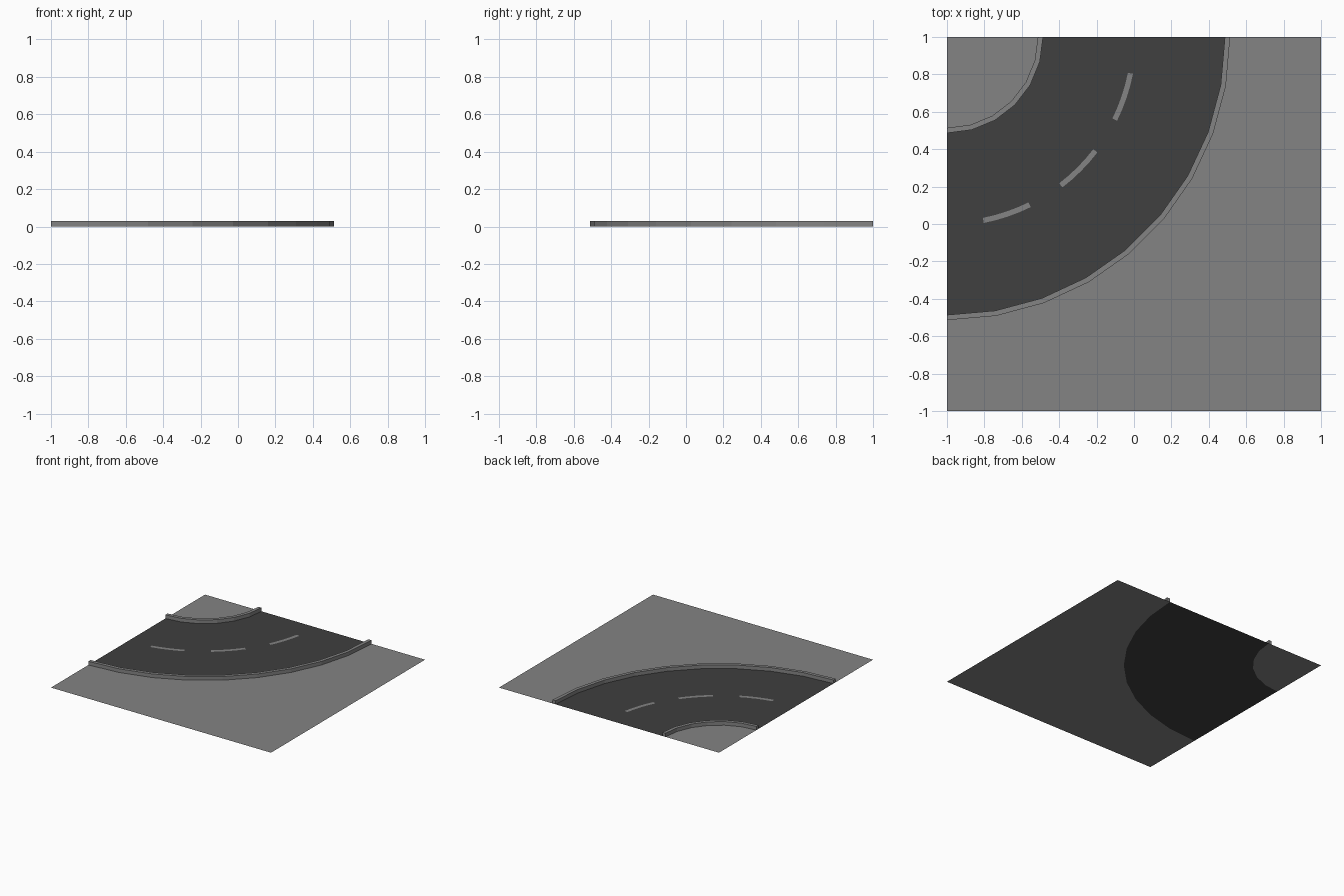
import bpy, math

if "Cube" in bpy.data.objects:
    bpy.data.objects.remove(bpy.data.objects["Cube"])

CX, CY = -1.0, 1.0      # centre of the bend
INNER, OUTER = 0.5, 1.5  # road edges
HALF, CURB_H = 0.014, 0.03
N_IN, N_OUT = 6, 9       # facets of each edge


def material(name, v):
    m = bpy.data.materials.new(name)
    m.diffuse_color = (v, v, v, 1)
    m.use_nodes = True
    m.node_tree.nodes["Principled BSDF"].inputs["Base Color"].default_value = m.diffuse_color
    return m


concrete = material("concrete grey", 0.23)
asphalt = material("asphalt grey", 0.05)


def arc(r, n, a0=0, a1=90, z=0.0):
    """Points round the bend centre, from the left edge to the back edge."""
    pts = []
    for i in range(n + 1):
        a = math.radians(a0 + (a1 - a0) * i / n)
        pts.append((CX + r * math.sin(a), CY - r * math.cos(a), z))
    return pts


def build(name, verts, faces, mat):
    me = bpy.data.meshes.new(name)
    me.from_pydata(verts, [], faces)
    me.materials.append(mat)
    ob = bpy.data.objects.new(name, me)
    bpy.context.collection.objects.link(ob)
    return ob


def sheet(name, outline, mat):
    return build(name, outline, [tuple(range(len(outline)))], mat)


def curb(name, r, n):
    """Square section swept round the bend, with closed ends."""
    m = n + 1
    v = (arc(r - HALF, n) + arc(r + HALF, n)
         + arc(r + HALF, n, z=CURB_H) + arc(r - HALF, n, z=CURB_H))
    f = []
    for k in range(4):
        a, b = k * m, (k + 1) % 4 * m
        f += [(a + i, a + i + 1, b + i + 1, b + i) for i in range(n)]
    f += [(0, m, 2 * m, 3 * m), (4 * m - 1, 3 * m - 1, 2 * m - 1, m - 1)]
    f = [tuple(reversed(q)) for q in f]
    return build(name, v, f, concrete)


# flat pavements on both sides of the road
sheet("inner_pavement", arc(INNER - HALF, N_IN) + [(CX, CY, 0)], concrete)
sheet("outer_pavement",
      [(-1, -1, 0), (1, -1, 0), (1, 1, 0)] + arc(OUTER + HALF, N_OUT)[::-1], concrete)

# road surface
sheet("road", arc(OUTER - HALF, N_OUT) + arc(INNER + HALF, N_IN)[::-1], asphalt)

# raised curbs
curb("inner_curb", INNER, N_IN)
curb("outer_curb", OUTER, N_OUT)

# dashed centre line
for i, a in enumerate((11.2, 37.5, 63.8)):
    sheet(f"lane_dash_{i + 1}",
          arc(1.014, 4, a, a + 15, 0.002) + arc(0.986, 4, a, a + 15, 0.002)[::-1], concrete)
